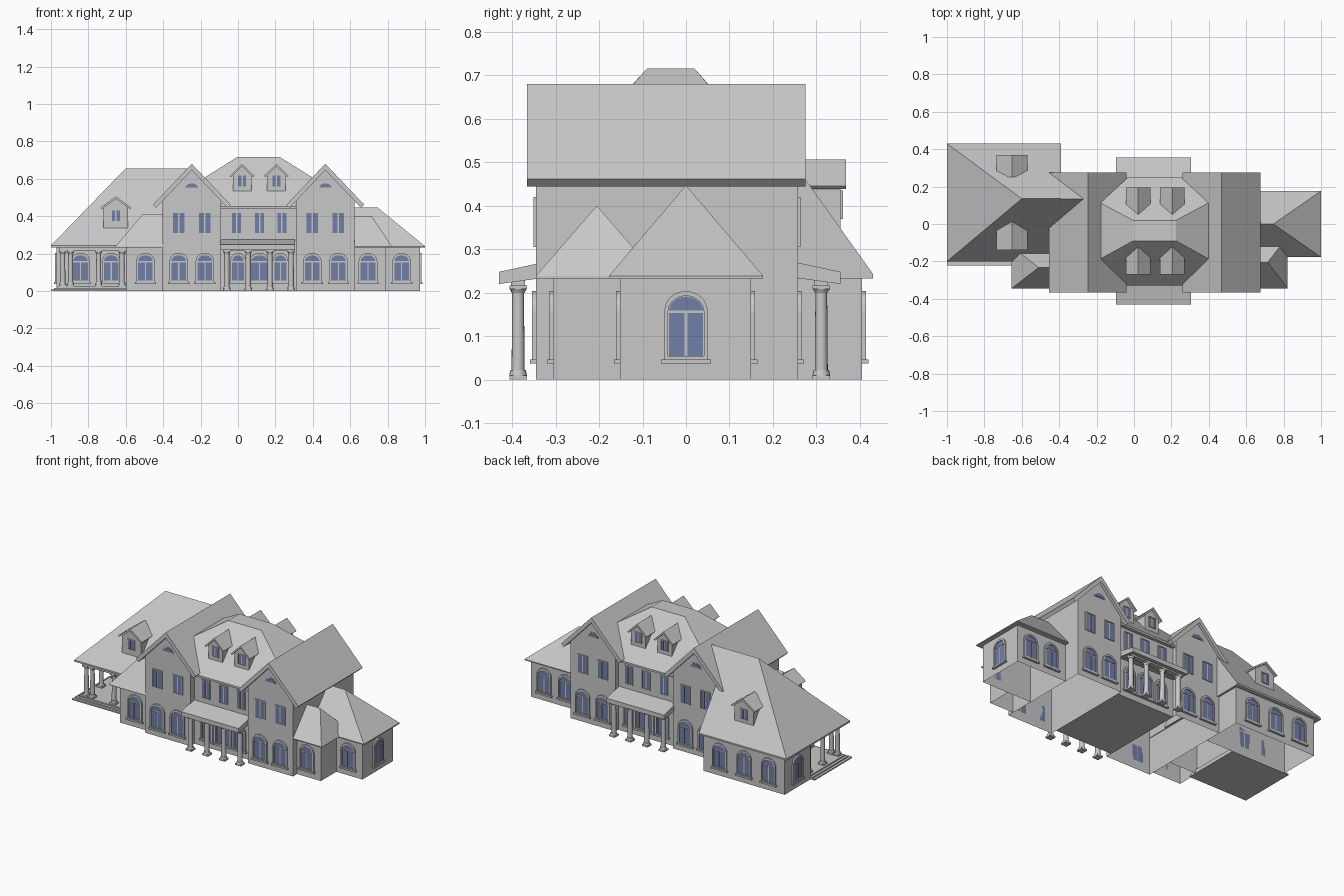
import bpy, bmesh, math
from mathutils import Matrix

cube = bpy.data.objects.get("Cube")
if cube:
    bpy.data.objects.remove(cube, do_unlink=True)


def material(name, rgb):
    m = bpy.data.materials.new(name)
    m.use_nodes = True
    m.diffuse_color = (*rgb, 1)
    m.node_tree.nodes["Principled BSDF"].inputs["Base Color"].default_value = (*rgb, 1)
    return m


STONE = material("pale grey", (0.58, 0.58, 0.58))
GLASS = material("window blue", (0.17, 0.21, 0.38))


def finish(name, bm):
    me = bpy.data.meshes.new(name)
    bm.to_mesh(me)
    bm.free()
    me.materials.append(STONE)
    me.materials.append(GLASS)
    ob = bpy.data.objects.new(name, me)
    bpy.context.collection.objects.link(ob)


def solids(name, *point_sets, hollow=False):
    """Joins convex solids, each wrapped round a few corner points; hollow ones lose floor and ceiling."""
    bm = bmesh.new()
    for pts in point_sets:
        bmesh.ops.convex_hull(bm, input=[bm.verts.new(p) for p in pts])
    bmesh.ops.delete(bm, geom=[v for v in bm.verts if not v.link_faces], context='VERTS')
    bmesh.ops.dissolve_limit(bm, angle_limit=0.01, verts=bm.verts, edges=bm.edges)
    bmesh.ops.recalc_face_normals(bm, faces=bm.faces)
    if hollow:
        bmesh.ops.delete(bm, geom=[f for f in bm.faces if abs(f.normal.z) > 0.99], context='FACES')
    finish(name, bm)


def block(x0, x1, y0, y1, z0, z1):
    return [(x, y, z) for x in (x0, x1) for y in (y0, y1) for z in (z0, z1)]


def prism(profile, y0, y1):
    return [(x, y, z) for x, z in profile for y in (y0, y1)]


def gabled(name, cx, wall_y, roof_y, half, base, eave, peak, over, thick):
    """Gable-fronted walls with a pair of overhanging roof slabs."""
    slope = (peak - eave) / (half + over)
    wall_top = peak - slope * half - thick * 0.8
    walls = [(cx - half, base), (cx + half, base), (cx - half, wall_top),
             (cx + half, wall_top), (cx, peak - thick * 0.8)]
    solids(name + "_walls", prism(walls, *wall_y), hollow=True)
    slabs = []
    for s in (-1, 1):
        edge = cx + s * (half + over)
        slabs.append(prism([(cx, peak), (cx, peak - thick), (edge, eave),
                            (edge - s * thick / 2, eave - thick / 2)], *roof_y))
    solids(name + "_roof", *slabs)


# --- Windows: drawn in the u-z plane, facing -y, then turned and moved ---
def arch(half, z0, spring, rise, n=10):
    curve = [(half * math.cos(math.pi * i / n), spring + rise * math.sin(math.pi * i / n))
             for i in range(n + 1)]
    return [(-half, z0), (half, z0)] + curve if z0 < spring else curve


def rect(u0, u1, z0, z1):
    return [(u0, z0), (u1, z0), (u1, z1), (u0, z1)]


def thicken(bm, faces, depth):
    new = bmesh.ops.extrude_face_region(bm, geom=faces)["geom"]
    bmesh.ops.translate(bm, vec=(0, -depth, 0), verts=[g for g in new if isinstance(g, bmesh.types.BMVert)])


def plate(bm, pts, depth, mat=0):
    before = set(bm.faces)
    face = bm.faces.new([bm.verts.new((u, 0, z)) for u, z in pts])
    thicken(bm, [face], depth)
    for f in set(bm.faces) - before:
        f.material_index = mat


def casing(bm, outer, inner, depth):
    a, b = ([bm.verts.new((u, 0, z)) for u, z in loop] for loop in (outer, inner))
    n = len(a)
    thicken(bm, [bm.faces.new((a[i], a[(i + 1) % n], b[(i + 1) % n], b[i])) for i in range(n)], depth)


def place(name, bm, x, y, turn):
    bmesh.ops.transform(bm, matrix=Matrix.Translation((x, y, 0)) @ Matrix.Rotation(math.radians(turn), 4, 'Z'),
                        verts=bm.verts)
    bmesh.ops.recalc_face_normals(bm, faces=bm.faces)
    finish(name, bm)


def arch_window(x, y, turn=0, w=0.05):
    bm = bmesh.new()
    z0, inner = 0.046, w - 0.009
    casing(bm, arch(w, z0, 0.157, 0.047), arch(inner, z0 + 0.008, 0.157, 0.036), 0.009)
    plate(bm, arch(w - 0.004, z0 + 0.003, 0.157, 0.04), 0.003)
    for s in (-1, 1):
        plate(bm, rect(*sorted((s * 0.003, s * (inner - 0.002))), z0 + 0.009, 0.153), 0.005, 1)
    plate(bm, arch(inner - 0.002, 0.159, 0.159, 0.032), 0.005, 1)
    plate(bm, rect(-w - 0.007, w + 0.007, 0.037, 0.047), 0.014)
    place("arched_window", bm, x, y, turn)


def square_window(x, y, turn=0, w=0.035, z0=0.305, z1=0.42):
    bm = bmesh.new()
    t = 0.004
    casing(bm, rect(-w, w, z0, z1), rect(t - w, w - t, z0 + t, z1 - t), 0.006)
    plate(bm, rect(-w + t / 2, w - t / 2, z0 + t / 2, z1 - t / 2), 0.002)
    for s in (-1, 1):
        plate(bm, rect(*sorted((s * 0.004, s * (w - t))), z0 + t, z1 - t), 0.004, 1)
    place("upper_window", bm, x, y, turn)


def lunette(x, y, turn):
    bm = bmesh.new()
    plate(bm, arch(0.04, 0.548, 0.548, 0.032), 0.003)
    plate(bm, arch(0.033, 0.552, 0.552, 0.023), 0.005, 1)
    place("gable_lunette", bm, x, y, turn)


# --- Columns ---
def column(x, y, top=0.217, r=0.015, base=0.0):
    bm = bmesh.new()
    rings = [(base + 0.01, base + 0.022, r * 1.35, r * 1.2), (base + 0.022, top - 0.018, r * 1.0, r * 0.9),
             (top - 0.018, top - 0.008, r * 0.95, r * 1.3)]
    for z0, z1, r0, r1 in rings:
        bmesh.ops.create_cone(bm, cap_ends=True, segments=16, radius1=r0, radius2=r1, depth=z1 - z0,
                              matrix=Matrix.Translation((x, y, (z0 + z1) / 2)))
    for f in bm.faces:
        f.smooth = len(f.verts) == 4
    for z0, z1 in ((base, base + 0.01), (top - 0.008, top)):
        size = Matrix.Diagonal((r * 2.7, r * 2.7, z1 - z0, 1))
        bmesh.ops.create_cube(bm, size=1, matrix=Matrix.Translation((x, y, (z0 + z1) / 2)) @ size)
    finish("column", bm)


def back(y):
    """Mirrors a front position to the rear of the main house."""
    return -0.075 - y


MID = 0.11

# --- Central block and its flat-topped hip roof ---
solids("central_walls", block(-0.09, 0.31, -0.305, 0.23, 0, 0.45))
roof = []
for s in (-1, 1):
    end, crown = MID + s * 0.355, MID + s * 0.115
    roof += [(end, y, z) for y in (-0.33, 0.25) for z in (0.44, 0.452)]
    roof += [(end, -0.223, 0.565), (end, 0.148, 0.565), (crown, -0.09, 0.715), (crown, 0.02, 0.715)]
solids("central_roof", roof)

# --- Two cross-gabled wings ---
for cx in (-0.247, 0.467):
    gabled("gable_wing", cx, (-0.345, 0.257), (-0.365, 0.275), 0.157, 0, 0.461, 0.68, 0.051, 0.034)
    for y, turn in ((-0.345, 0), (0.257, 180)):
        lunette(cx, y, turn)
        for dx in (-0.07, 0.07):
            arch_window(cx + dx, y, turn)
            square_window(cx + dx, y, turn)

# --- Porticoes, central windows and dormers, front and rear ---
for side, turn in ((1, 0), (-1, 180)):
    def fy(y):
        return y if side == 1 else back(y)

    def span(a, b):
        return sorted((fy(a), fy(b)))

    solids("portico_roof", [(x, fy(y), z) for x in (-0.095, 0.305) for y, z in
                            ((-0.43, 0.22), (-0.43, 0.248), (-0.3, 0.238), (-0.3, 0.276))])
    solids("portico_beam", block(-0.08, 0.29, *span(-0.402, -0.37), 0.215, 0.236))
    for x in (-0.06, 0.055, 0.171, 0.284):
        column(x, fy(-0.386))
    for x, w in ((0, 0.042), (0.115, 0.056), (0.227, 0.042)):
        arch_window(x, fy(-0.305), turn, w)
    for x in (-0.008, 0.115, 0.235):
        square_window(x, fy(-0.305), turn, 0.029)
    for x in (0.022, 0.205):
        gabled("main_dormer", x, span(-0.255, -0.1), span(-0.27, -0.11), 0.05, 0.53, 0.615, 0.68, 0.016, 0.014)
        square_window(x, fy(-0.255), turn, 0.025, 0.555, 0.62)

# --- Left wing with corner porch ---
solids("left_wing_walls", block(-0.97, -0.404, 0.15, 0.405, 0, 0.24), block(-0.6, -0.404, -0.17, 0.15, 0, 0.24),
       hollow=True)
solids("left_wing_roof",
       [(x, y, z) for x in (-1, -0.39) for y in (-0.2, 0.43) for z in (0.233, 0.243)]
       + [(-0.6, 0.135, 0.656), (-0.39, 0.135, 0.656)],
       [(-0.39, 0.023, 0.518), (-0.39, 0.233, 0.518), (-0.39, 0.135, 0.656), (-0.265, 0.135, 0.656)])
solids("porch_steps", block(-1, -0.59, -0.222, 0.15, 0, 0.008), block(-0.985, -0.59, -0.207, 0.15, 0.008, 0.016),
       block(-0.97, -0.59, -0.192, 0.15, 0.016, 0.024))
solids("porch_beams", block(-0.955, -0.59, -0.185, -0.15, 0.215, 0.236), block(-0.955, -0.92, -0.185, 0.15, 0.215, 0.236))
for x, y in ((-0.937, -0.167), (-0.895, -0.167), (-0.745, -0.167), (-0.62, -0.167), (-0.937, -0.02), (-0.937, 0.12)):
    column(x, y, 0.216, 0.014, 0.024)
for x in (-0.842, -0.678):
    arch_window(x, 0.15)
for x in (-0.86, -0.69, -0.52):
    arch_window(x, 0.405, 180)
arch_window(-0.97, 0.28, -90)
arch_window(-0.6, 0, -90)
for wall, roof_y, face, turn in (((-0.125, 0.05), (-0.14, 0.015), -0.125, 0), ((0.22, 0.355), (0.25, 0.368), 0.355, 180)):
    gabled("wing_dormer", -0.653, wall, roof_y, 0.066, 0.335, 0.445, 0.506, 0.017, 0.014)
    square_window(-0.653, face, turn, 0.025, 0.37, 0.435)


# --- Low hipped bays and the right wing ---
def hip(name, x_in, x_out, x_peak, y0, y1, peak, eave=0.233):
    mid = (y0 + y1) / 2
    solids(name, [(x, y, z) for x in (x_in, x_out) for y in (y0, y1) for z in (eave, eave + 0.006)]
           + [(x_in, mid, peak), (x_peak, mid, peak)])


solids("left_bay_walls", block(-0.6, -0.404, -0.315, -0.17, 0, 0.238), hollow=True)
hip("left_bay_roof", -0.4, -0.655, -0.51, -0.345, -0.12, 0.41)
arch_window(-0.495, -0.315)

solids("right_bay_walls", block(0.624, 0.79, -0.305, -0.152, 0, 0.238), hollow=True)
hip("right_bay_roof", 0.62, 0.822, 0.715, -0.345, -0.065, 0.4)
arch_window(0.695, -0.305)

solids("right_wing_walls", block(0.624, 0.972, -0.152, 0.15, 0, 0.238), hollow=True)
hip("right_wing_roof", 0.62, 1.0, 0.745, -0.177, 0.177, 0.447)
arch_window(0.875, -0.152)
arch_window(0.972, 0, 90)
for x in (0.73, 0.88):
    arch_window(x, 0.15, 180)
